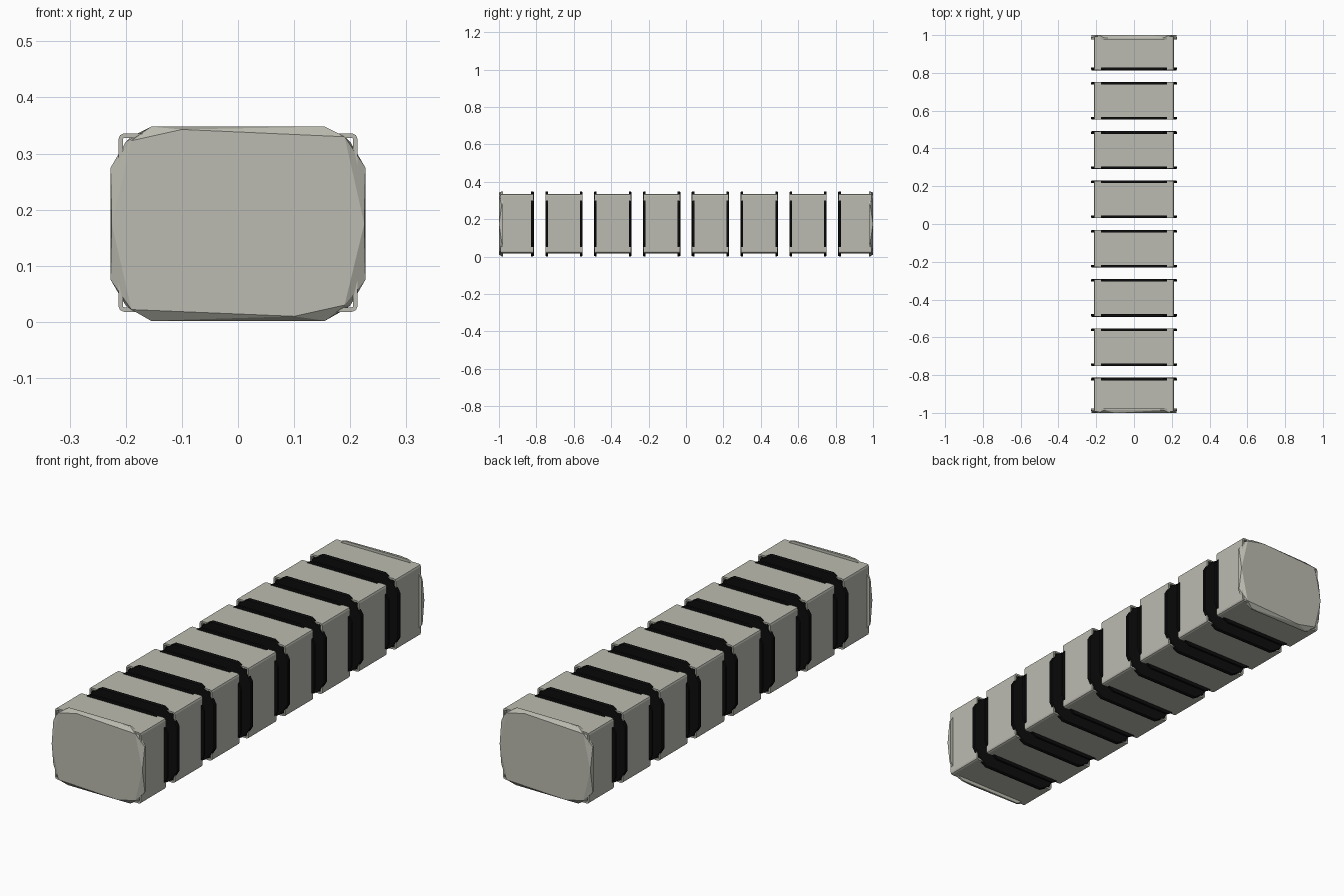
import bpy
import bmesh
from math import pi
from mathutils import Matrix, Vector

cube = bpy.data.objects.get("Cube")
if cube:
    bpy.data.objects.remove(cube, do_unlink=True)


def make_material(name, color, roughness):
    mat = bpy.data.materials.new(name)
    mat.use_nodes = True
    mat.diffuse_color = (*color, 1)
    bsdf = mat.node_tree.nodes["Principled BSDF"]
    bsdf.inputs["Base Color"].default_value = (*color, 1)
    bsdf.inputs["Roughness"].default_value = roughness
    return mat


GREY = make_material("warm grey", (0.5, 0.5, 0.44), 0.6)
BLACK = make_material("black", (0.004, 0.004, 0.004), 0.8)

MID_Z = 0.175
PITCH = 0.261
HALF_DEPTH = 0.1
COUNT = 8

# Chamfered plate outline: one quarter, mirrored to all four
QUARTER = [(0.227, 0.1), (0.2, 0.146), (0.155, 0.173)]
OUTLINE = [(sx * x, sz * z) for x, z in QUARTER for sx in (-1, 1) for sz in (-1, 1)]
# Uneven flat facet on the outer end caps
FACET = [(-0.1, 0.168), (0.19, 0.155), (0.225, 0.0), (0.19, -0.145),
         (0.1, -0.165), (-0.19, -0.153), (-0.225, 0.0), (-0.19, 0.148)]


def add_object(name, bm, mat):
    bmesh.ops.recalc_face_normals(bm, faces=bm.faces)
    mesh = bpy.data.meshes.new(name)
    bm.to_mesh(mesh)
    bm.free()
    mesh.materials.append(mat)
    obj = bpy.data.objects.new(name, mesh)
    bpy.context.collection.objects.link(obj)
    return obj


def hull(name, rings, mat, turn=0):
    """Convex solid through rings of (y, outline points)."""
    bm = bmesh.new()
    for y, points in rings:
        for x, z in points:
            bm.verts.new((x, y, z))
    bmesh.ops.convex_hull(bm, input=bm.verts)
    bmesh.ops.dissolve_limit(bm, angle_limit=0.01, verts=bm.verts, edges=bm.edges)
    bmesh.ops.transform(bm, matrix=Matrix.Rotation(turn, 4, "Z"), verts=bm.verts)
    obj = add_object(name, bm, mat)
    obj.location.z = MID_Z
    return obj


def sleeve(name, y0, y1):
    """Thin-walled open box with slightly rounded long edges."""
    bm = bmesh.new()
    bmesh.ops.create_cube(bm, size=1)
    bmesh.ops.scale(bm, vec=Vector((0.426, y1 - y0, 0.318)), verts=bm.verts)
    ends = [f for f in bm.faces if abs(f.normal.y) > 0.9]
    bmesh.ops.delete(bm, geom=ends, context="FACES_ONLY")
    long_edges = [e for e in bm.edges
                  if abs(e.verts[0].co.y - e.verts[1].co.y) > 0.01]
    bmesh.ops.bevel(bm, geom=long_edges, offset=0.01, segments=2,
                    profile=0.5, affect="EDGES")
    obj = add_object(name, bm, GREY)
    obj.location = (0, (y0 + y1) / 2, MID_Z + 0.002)
    wall = obj.modifiers.new("wall", "SOLIDIFY")
    wall.thickness = 0.008
    wall.offset = -1
    return obj


def inner_plate(name, y, inward):
    """Dark plate closing a segment towards the gap."""
    shrunk = [(x * 0.985, z * 0.985) for x, z in OUTLINE]
    return hull(name, [(y, shrunk), (y + inward * 0.004, OUTLINE),
                       (y + inward * 0.014, OUTLINE)], BLACK)


# Row of segments with see-through gaps between them
for i in range(COUNT):
    mid = (i - (COUNT - 1) / 2) * PITCH
    y0 = max(mid - HALF_DEPTH, -0.995)
    y1 = min(mid + HALF_DEPTH, 0.995)
    sleeve(f"segment_sleeve_{i + 1}", y0 + 0.002, y1 - 0.002)
    if i > 0:
        inner_plate(f"front_plate_{i + 1}", y0, 1)
    if i < COUNT - 1:
        inner_plate(f"back_plate_{i + 1}", y1, -1)

# Faceted outer end caps
for name, turn in (("front_end_cap", 0), ("back_end_cap", pi)):
    hull(name, [(-1, FACET), (-0.985, OUTLINE), (-0.978, OUTLINE)], GREY, turn)
